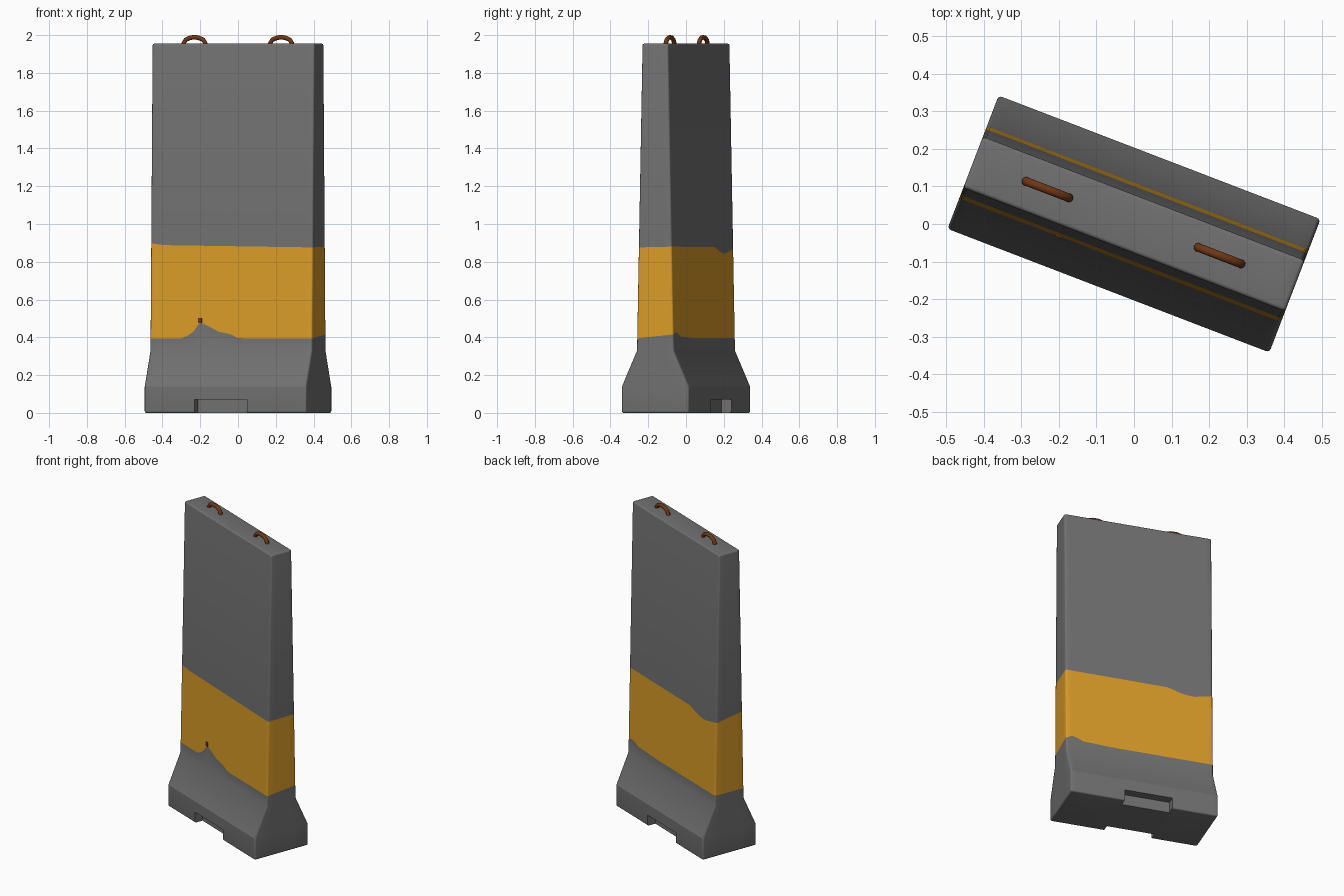
import bpy, bmesh, math
from mathutils import Vector

if "Cube" in bpy.data.objects:
    bpy.data.objects.remove(bpy.data.objects["Cube"])

TURN = math.radians(-21)
HALF_LEN = 0.459
TOP = 1.955


def material(name, rgb):
    m = bpy.data.materials.new(name)
    m.diffuse_color = (*rgb, 1)
    m.use_nodes = True
    m.node_tree.nodes["Principled BSDF"].inputs["Base Color"].default_value = m.diffuse_color
    return m


concrete = material("grey concrete", (0.165, 0.165, 0.165))
paint = material("yellow paint", (0.70, 0.33, 0.021))
rust = material("rusty steel", (0.16, 0.038, 0.008))


def add_object(name, bm, mats):
    bmesh.ops.recalc_face_normals(bm, faces=bm.faces)
    mesh = bpy.data.meshes.new(name)
    bm.to_mesh(mesh)
    bm.free()
    ob = bpy.data.objects.new(name, mesh)
    bpy.context.collection.objects.link(ob)
    for m in mats:
        mesh.materials.append(m)
    ob.rotation_euler.z = TURN
    return ob


def add_box(name, lo, hi, mat):
    bm = bmesh.new()
    bmesh.ops.create_cube(bm, size=1)
    for v in bm.verts:
        v.co = Vector([a + (c + 0.5) * (b - a) for a, b, c in zip(lo, hi, v.co)])
    return add_object(name, bm, [mat])


def smooth(ob, degrees):
    bpy.ops.object.select_all(action='DESELECT')
    ob.select_set(True)
    bpy.context.view_layer.objects.active = ob
    bpy.ops.object.shade_smooth_by_angle(angle=math.radians(degrees))


def lerp(points, x):
    """Piecewise linear curve through points."""
    if x <= points[0][0]:
        return points[0][1]
    for (x0, y0), (x1, y1) in zip(points, points[1:]):
        if x <= x1:
            return y0 + (y1 - y0) * (x - x0) / (x1 - x0)
    return points[-1][1]


# Half thickness of the wall by height
profile = [(0, 0.19), (0.14, 0.19), (0.33, 0.1045), (TOP, 0.073)]

# Worn edges of the paint band, along each long side
front_low = [(-0.26, 0.395), (-0.235, 0.42), (-0.205, 0.435), (-0.175, 0.482),
             (-0.07, 0.43), (0.0, 0.415), (0.04, 0.395)]
front_high = [(-0.459, 0.898), (-0.38, 0.888), (0.459, 0.876)]
back_low = [(0.15, 0.397), (0.36, 0.405), (0.41, 0.435), (0.459, 0.415)]
back_high = [(-0.459, 0.868), (-0.41, 0.86), (-0.34, 0.842), (-0.27, 0.85),
             (-0.18, 0.878), (0.459, 0.88)]


def band(u, t):
    """Lower and upper height of the paint, t runs from -1 front to 1 back."""
    k = (t + 1) / 2
    return (lerp(front_low, u) * (1 - k) + lerp(back_low, u) * k,
            lerp(front_high, u) * (1 - k) + lerp(back_high, u) * k)


# Barrier body: columns around the outline, rows by height
N, M = 26, 4
us = [-HALF_LEN + 2 * HALF_LEN * i / N for i in range(N + 1)]
ts = [-1 + 2 * i / M for i in range(M + 1)]
outline = [(u, -1) for u in us[:-1]] + [(HALF_LEN, t) for t in ts[:-1]]
outline += [(-u, -t) for u, t in outline]

bm = bmesh.new()
columns = []
for u, t in outline:
    low, high = band(u, t)
    columns.append([bm.verts.new((u, t * lerp(profile, z), z))
                    for z in (0, 0.14, 0.33, low, high, TOP)])
for a, b in zip(columns, columns[1:] + columns[:1]):
    for r in range(5):
        f = bm.faces.new((a[r], b[r], b[r + 1], a[r + 1]))
        f.material_index = 1 if r == 3 else 0
bm.faces.new([c[0] for c in reversed(columns)])
bm.faces.new([c[-1] for c in columns])
bmesh.ops.recalc_face_normals(bm, faces=bm.faces)
corners = [e for e in bm.edges if e.calc_face_angle(0) > math.radians(40)]
bmesh.ops.bevel(bm, geom=corners, offset=0.01, offset_type='OFFSET', segments=4,
                profile=0.5, affect='EDGES', material=-1, clamp_overlap=True)
body = add_object("barrier_body", bm, [concrete, paint])
smooth(body, 23.5)

# Lifting notches cut into the foot on both long sides
for name, y0, y1 in (("front", -0.3, -0.135), ("back", 0.135, 0.3)):
    cutter = add_box(name + "_notch_cutter", (-0.174, y0, -0.1), (0.123, y1, 0.07), concrete)
    cutter.hide_render = True
    cutter.hide_set(True)
    cut = body.modifiers.new(name + "_notch", 'BOOLEAN')
    cut.operation = 'DIFFERENCE'
    cut.solver = 'EXACT'
    cut.object = cutter

# Small rust spot at the peak of the worn paint
add_box("rust_spot", (-0.186, -0.105, 0.475), (-0.166, -0.0985, 0.502), rust)


# Bent steel lifting loops on top
def lifting_loop(name, centre):
    path = [(-0.062, 1.93), (-0.061, 1.958), (-0.05, 1.975), (-0.036, 1.981),
            (-0.02, 1.987), (0, 1.988)]
    path += [(-u, z) for u, z in reversed(path[:-1])]
    sides, radius = 10, 0.012
    bm = bmesh.new()
    rings = []
    for i, (u, z) in enumerate(path):
        p, q = path[max(i - 1, 0)], path[min(i + 1, len(path) - 1)]
        along = Vector((q[0] - p[0], 0, q[1] - p[1])).normalized()
        out = Vector((-along.z, 0, along.x))
        ring = []
        for k in range(sides):
            a = 2 * math.pi * k / sides
            off = (out * math.cos(a) + Vector((0, 1, 0)) * math.sin(a)) * radius
            ring.append(bm.verts.new(Vector((centre + u, 0.003, z)) + off))
        rings.append(ring)
    for a, b in zip(rings, rings[1:]):
        for k in range(sides):
            n = (k + 1) % sides
            bm.faces.new((a[k], a[n], b[n], b[k]))
    bm.faces.new(rings[0])
    bm.faces.new(rings[-1])
    smooth(add_object(name, bm, [rust]), 50)


lifting_loop("left_lifting_loop", -0.248)
lifting_loop("right_lifting_loop", 0.243)
